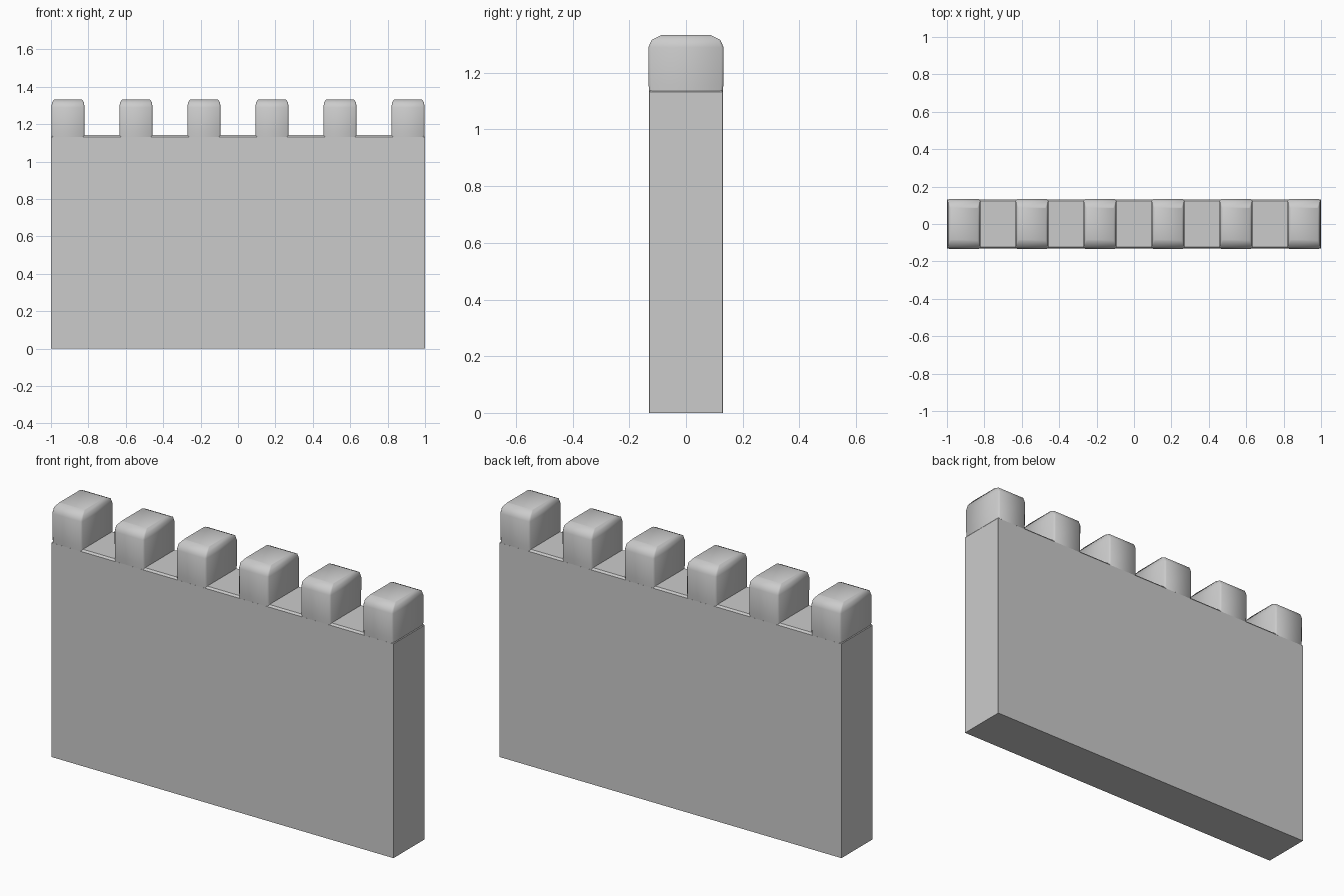
import bpy, bmesh, math

if "Cube" in bpy.data.objects:
    bpy.data.objects.remove(bpy.data.objects["Cube"])


def loft(name, rings, cx=0.0, angle=50):
    """Stack chamfered rectangles: (z, half_x, half_y, corner)."""
    bm = bmesh.new()
    loops = []
    for z, hx, hy, c in rings:
        pts = [(hx, -hy + c), (hx, hy - c), (hx - c, hy), (-hx + c, hy),
               (-hx, hy - c), (-hx, -hy + c), (-hx + c, -hy), (hx - c, -hy)]
        loops.append([bm.verts.new((cx + x, y, z)) for x, y in pts])
    for a, b in zip(loops, loops[1:]):
        for i in range(8):
            j = (i + 1) % 8
            bm.faces.new((a[i], a[j], b[j], b[i]))
    bm.faces.new(loops[0][::-1])
    bm.faces.new(loops[-1])
    bmesh.ops.recalc_face_normals(bm, faces=bm.faces)
    mesh = bpy.data.meshes.new(name)
    bm.to_mesh(mesh)
    bm.free()
    obj = bpy.data.objects.new(name, mesh)
    bpy.context.collection.objects.link(obj)
    bpy.ops.object.select_all(action='DESELECT')
    obj.select_set(True)
    bpy.context.view_layer.objects.active = obj
    bpy.ops.object.shade_smooth_by_angle(angle=math.radians(angle))
    return obj


# Wall slab with a softened top rim
loft("wall", [(0, 1.0, 0.13, 0.001), (1.132, 1.0, 0.13, 0.001),
              (1.142, 0.993, 0.122, 0.001)], angle=30)

# Six merlons, wide chamfers on front and back top edges
for i in range(6):
    loft(f"merlon_{i + 1}",
         [(1.12, 0.088, 0.129, 0.008), (1.16, 0.088, 0.132, 0.008),
          (1.29, 0.088, 0.133, 0.008), (1.316, 0.086, 0.121, 0.006),
          (1.333, 0.074, 0.088, 0.003)],
         cx=-0.909 + i * 0.3636)
